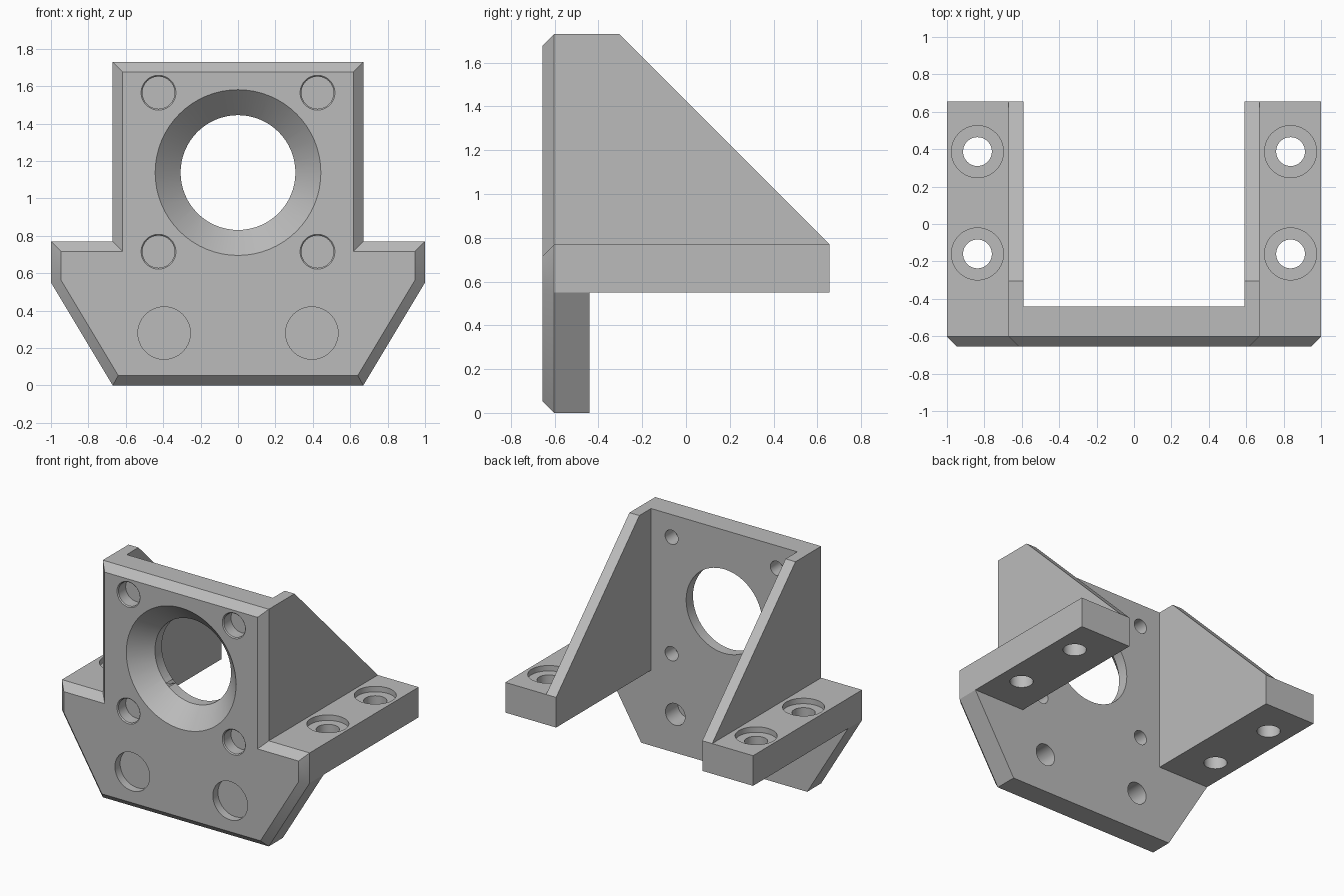
import bpy, bmesh, math
from mathutils import Vector, Matrix

if "Cube" in bpy.data.objects:
    bpy.data.objects.remove(bpy.data.objects["Cube"], do_unlink=True)

FRONT, BACK, CHAMFER = -0.655, -0.44, 0.053

grey = bpy.data.materials.new("plain grey")
grey.use_nodes = True
grey.diffuse_color = (0.5, 0.5, 0.5, 1)
grey.node_tree.nodes["Principled BSDF"].inputs["Base Color"].default_value = (0.5, 0.5, 0.5, 1)


def to_object(name, bm):
    bmesh.ops.recalc_face_normals(bm, faces=bm.faces)
    mesh = bpy.data.meshes.new(name)
    bm.to_mesh(mesh)
    bm.free()
    mesh.materials.append(grey)
    obj = bpy.data.objects.new(name, mesh)
    bpy.context.collection.objects.link(obj)
    return obj


def prism(points, direction):
    """Closed outline pushed along a direction; returns bmesh and its starting face."""
    bm = bmesh.new()
    face = bm.faces.new([bm.verts.new(p) for p in points])
    copy = bmesh.ops.extrude_face_region(bm, geom=[face], use_keep_orig=True)
    moved = [v for v in copy["geom"] if isinstance(v, bmesh.types.BMVert)]
    bmesh.ops.translate(bm, verts=moved, vec=direction)
    bmesh.ops.recalc_face_normals(bm, faces=bm.faces)
    return bm, face


def cutter(start, end, r1, r2=None):
    """Round cutter from one point to another, straight or tapered."""
    a, b = Vector(start), Vector(end)
    axis = b - a
    bm = bmesh.new()
    turn = axis.to_track_quat('Z', 'Y').to_matrix().to_4x4()
    bmesh.ops.create_cone(bm, cap_ends=True, segments=64, radius1=r1,
                          radius2=r1 if r2 is None else r2, depth=axis.length,
                          matrix=Matrix.Translation((a + b) / 2) @ turn)
    return to_object("cutter", bm)


def combine(body, other, operation):
    mod = body.modifiers.new("combine", 'BOOLEAN')
    mod.operation, mod.solver, mod.object = operation, 'EXACT', other
    bpy.context.view_layer.objects.active = body
    bpy.ops.object.modifier_apply(modifier=mod.name)
    bpy.data.objects.remove(other, do_unlink=True)


# Front plate with chamfered front rim
half = [(0.67, 0), (1, 0.55), (1, 0.77), (0.67, 0.77), (0.67, 1.73)]
outline = half + [(-x, z) for x, z in reversed(half)]
y0 = FRONT + CHAMFER
bm, front = prism([(x, y0, z) for x, z in outline], (0, BACK - y0, 0))
bmesh.ops.inset_region(bm, faces=[front], thickness=CHAMFER, use_even_offset=True)
bmesh.ops.translate(bm, verts=front.verts[:], vec=(0, -CHAMFER, 0))
body = to_object("mounting_bracket", bm)

# Sloping side webs and mounting feet
web = [(-0.5, 0.55), (0.655, 0.55), (0.655, 0.77), (-0.305, 1.73), (-0.5, 1.73)]
foot = [(-0.5, 0.55), (0.655, 0.55), (0.655, 0.77), (-0.5, 0.77)]
for s in (-1, 1):
    for name, profile, inner, outer in (("web", web, 0.59, 0.67), ("foot", foot, 0.67, 1)):
        bm, _ = prism([(s * inner, y, z) for y, z in profile], (s * (outer - inner), 0, 0))
        combine(body, to_object(name, bm), 'UNION')

# Large central opening with conical front
cz, bore, rim = 1.138, 0.307, 0.443
combine(body, cutter((0, -0.9, cz), (0, 0, cz), bore), 'DIFFERENCE')
e = 0.01
combine(body, cutter((0, FRONT - e, cz), (0, FRONT + rim - bore, cz), rim + e, bore), 'DIFFERENCE')


def plate_hole(x, z, pocket, depth, hole, lead=0):
    """Front pocket and rear hole separated by a thin skin."""
    combine(body, cutter((x, FRONT - 0.05, z), (x, FRONT + depth, z), pocket), 'DIFFERENCE')
    if lead:
        combine(body, cutter((x, FRONT - lead, z), (x, FRONT + lead, z),
                             pocket + 2 * lead, pocket), 'DIFFERENCE')
    combine(body, cutter((x, FRONT + depth + 0.012, z), (x, BACK + 0.05, z), hole), 'DIFFERENCE')


for s in (-1, 1):
    # Four corner screw pockets and two lower pockets
    for z in (0.715, 1.565):
        plate_hole(s * 0.425, z, 0.086, 0.09, 0.052, lead=0.007)
    plate_hole(s * 0.395, 0.28, 0.14, 0.06, 0.079)
    # Counterbored holes in the feet
    for y in (-0.16, 0.387):
        x = s * 0.837
        combine(body, cutter((x, y, 0.4), (x, y, 0.9), 0.077), 'DIFFERENCE')
        combine(body, cutter((x, y, 0.73), (x, y, 0.9), 0.139), 'DIFFERENCE')

# Smooth bores, sharp edges
bpy.ops.object.select_all(action='DESELECT')
body.select_set(True)
bpy.context.view_layer.objects.active = body
bpy.ops.object.shade_smooth_by_angle(angle=math.radians(25))
